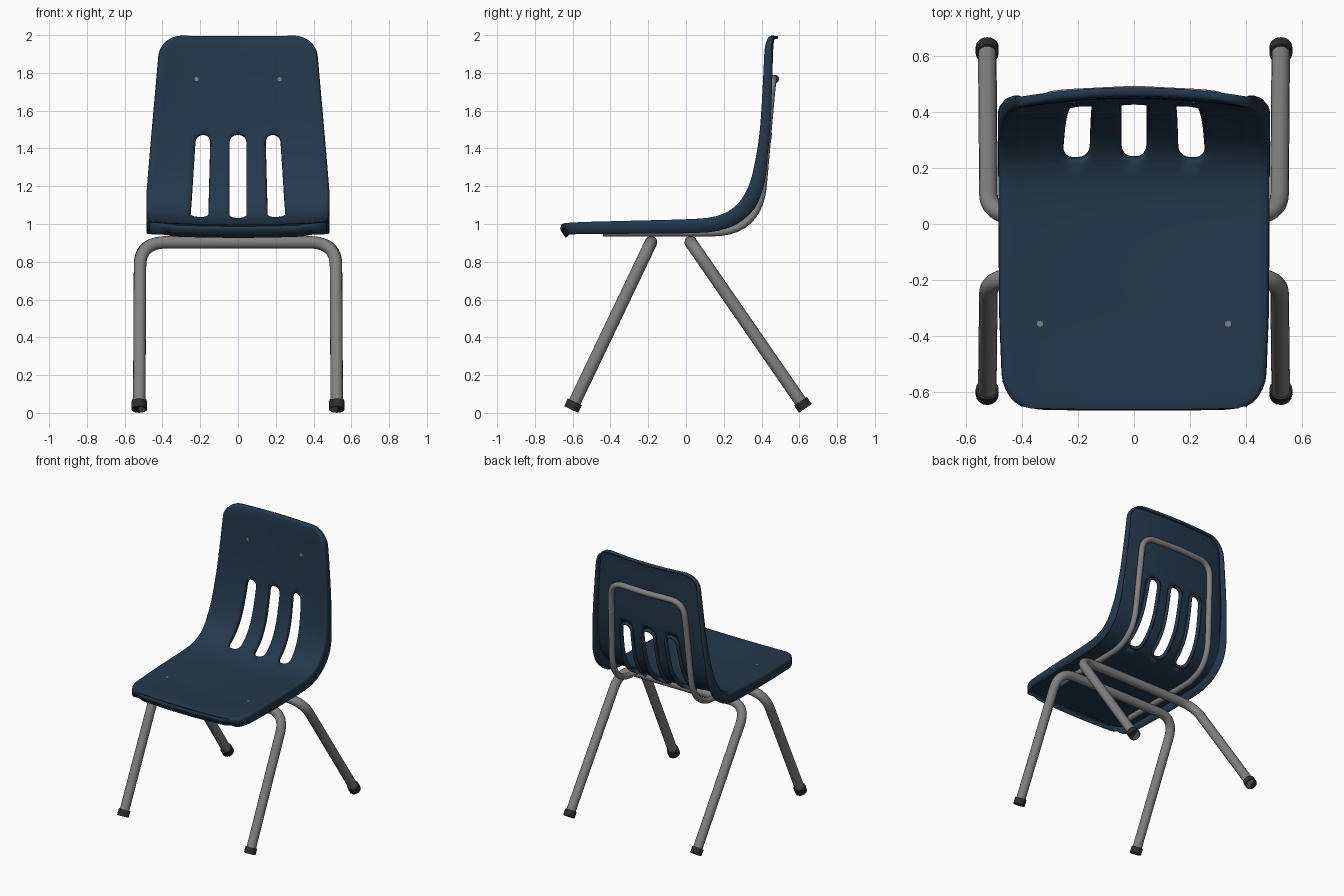
import bpy, bmesh, math
from mathutils import Vector

if "Cube" in bpy.data.objects:
    bpy.data.objects.remove(bpy.data.objects["Cube"])

def material(name, c):
    m = bpy.data.materials.new(name)
    m.diffuse_color = (*c, 1)
    m.use_nodes = True
    m.node_tree.nodes["Principled BSDF"].inputs["Base Color"].default_value = m.diffuse_color
    return m

NAVY = material("navy plastic", (0.017, 0.040, 0.072))
STEEL = material("grey steel", (0.22, 0.22, 0.22))
RUBBER = material("black rubber", (0.025, 0.025, 0.025))

def lerp_table(t, table):
    if t <= table[0][0]:
        return table[0][1]
    for (a, va), (b, vb) in zip(table, table[1:]):
        if t <= b:
            return va + (vb - va) * (t - a) / (b - a)
    return table[-1][1]

def smooth(obj, angle=40):
    bpy.ops.object.select_all(action='DESELECT')
    obj.select_set(True)
    bpy.context.view_layer.objects.active = obj
    bpy.ops.object.shade_smooth_by_angle(angle=math.radians(angle))

# side profile of the shell (y, z), sampled by arc length
KEYS = [(-0.655, 0.998), (-0.62, 1.008), (-0.3, 1.017), (0.0, 1.025), (0.13, 1.035), (0.215, 1.062),
        (0.285, 1.12), (0.335, 1.21), (0.365, 1.33), (0.388, 1.5), (0.400, 1.75), (0.406, 1.93), (0.413, 1.99)]
K = [Vector(k) for k in KEYS]
K = [2 * K[0] - K[1]] + K + [2 * K[-1] - K[-2]]
prof = []
for i in range(1, len(K) - 2):
    a, b, c, d = K[i - 1:i + 3]
    for j in range(12):
        t = j / 12
        prof.append(0.5 * (2 * b + (c - a) * t + (2 * a - 5 * b + 4 * c - d) * t * t + (3 * b - a - 3 * c + d) * t ** 3))
prof.append(K[-2])
arc = [0.0]
for p, q in zip(prof, prof[1:]):
    arc.append(arc[-1] + (q - p).length)
L = arc[-1]
ys = [(s, p.x) for s, p in zip(arc, prof)]
zs = [(s, p.y) for s, p in zip(arc, prof)]

def point(s):
    c = min(max(s, 0), L)
    p = Vector((lerp_table(c, ys), lerp_table(c, zs)))
    e = 0.02
    lo, hi = max(c - e, 0), min(c + e, L)
    t = Vector((lerp_table(hi, ys) - lerp_table(lo, ys), lerp_table(hi, zs) - lerp_table(lo, zs))).normalized()
    return p + t * (s - c), t

def wrap(x, s, h):
    """Flat (x, along, height) to the curved, dished shell."""
    p, t = point(s)
    bow = lerp_table(s, [(0, 0.006), (0.3, 0.025), (1.0, 0.03), (1.5, 0.042), (L, 0.042)])
    h -= bow * max(0, 1 - (x / 0.46) ** 2)
    if s < 0.3:
        p = p - t * 0.012 * (1 - (x / 0.46) ** 2) * (1 - s / 0.3)
    return Vector((x, p.x - t.y * h, p.y + t.x * h))

S0 = next(s for s, p in zip(arc, prof) if p.x > 0.205)
S1 = next(s for s, p in zip(arc, prof) if p.y > 1.475)
RF, RT, RS = 0.13, 0.10, 0.042

def pinch(s, a, b, ra, rb):
    """Inset that rounds the corners near both ends a and b."""
    for d, r in ((s - a, ra), (b - s, rb)):
        d = max(d, 0)
        if d < r:
            return r - math.sqrt(max(0, r * r - (r - d) ** 2))
    return 0.0

def columns(s):
    w = lerp_table(s, [(0, 0.452), (0.35, 0.466), (1.05, 0.470), (1.25, 0.453), (L, 0.398)]) - pinch(s, 0, L, RF, RT)
    f = min(max((s - S0) / (S1 - S0), 0), 1)
    q = pinch(s, S0, S1, RS, RS)
    c, i, o = 0.05 - q, 0.153 - 0.013 * f + q, 0.26 - 0.032 * f - q
    br = [-w, -o, -i, -c, c, i, o, w]
    xs, slot = [], []
    for k, n in enumerate((8, 5, 5, 5, 5, 5, 8)):
        for j in range(n):
            xs.append(br[k] + (br[k + 1] - br[k]) * j / n)
            slot.append(k in (1, 3, 5))
    return xs + [w], slot

def ease(a, r, n, rev=False):
    v = [r * (1 - math.cos(math.pi / 2 * i / n)) for i in range(n + 1)]
    return [a - x for x in reversed(v)] if rev else [a + x for x in v]

def fill(a, b, n):
    return [a + (b - a) * i / n for i in range(1, n)]

rows = (ease(0, RF, 8) + fill(RF, S0, 14) + ease(S0, RS, 6) + fill(S0 + RS, S1 - RS, 16)
        + ease(S1, RS, 6, True) + fill(S1, L - RT, 10) + ease(L, RT, 8, True))

# shell: flat grid with three slots, walls down every border, then wrapped
bm = bmesh.new()
grid = [[bm.verts.new((x, s, 0)) for x in columns(s)[0]] for s in rows]
slot = columns(0)[1]
for r in range(len(rows) - 1):
    for c in range(len(slot)):
        if slot[c] and S0 - 1e-6 <= rows[r] and rows[r + 1] <= S1 + 1e-6:
            continue
        bm.faces.new((grid[r][c], grid[r][c + 1], grid[r + 1][c + 1], grid[r + 1][c]))
border, out = [], {}
for e in bm.edges:
    if e.is_boundary:
        lp = e.link_loops[0]
        a, b = lp.vert, lp.link_loop_next.vert
        d = b.co - a.co
        n = Vector((d.y, -d.x, 0)).normalized()
        border.append((a, b))
        for v in (a, b):
            out[v] = out.get(v, Vector()) + n
prev = {v: v for v in out}
base = {v: (v.co.copy(), n.normalized()) for v, n in out.items()}
for o, dep in ((0.007, 0.003), (0.012, 0.010), (0.014, 0.018), (0.015, 1)):
    nxt = {}
    for v, (co, n) in base.items():
        x, s = co.x, co.y
        in_slot = S0 - 0.01 < s < S1 + 0.01 and abs(x) < 0.3
        full = 0.03 if in_slot else lerp_table(s, [(0, 0.062), (0.75, 0.075), (1.0, 0.085), (1.25, 0.06), (L - .12, 0.048), (L, 0.03)])
        k = 0.4 if in_slot else 1
        nxt[v] = bm.verts.new(co + n * o * k - Vector((0, 0, min(dep, full))))
    for a, b in border:
        bm.faces.new((prev[b], prev[a], nxt[a], nxt[b]))
    prev = nxt
for v in bm.verts:
    v.co = wrap(*v.co)
bmesh.ops.remove_doubles(bm, verts=bm.verts, dist=1e-5)
me = bpy.data.meshes.new("seat_shell")
bm.to_mesh(me)
bm.free()
shell = bpy.data.objects.new("seat_shell", me)
bpy.context.collection.objects.link(shell)
me.materials.append(NAVY)
smooth(shell, 50)
sol = shell.modifiers.new("thickness", 'SOLIDIFY')
sol.thickness, sol.offset = 0.014, -1

# tubes with rounded bends
def tube(name, pts, radius, mat):
    """pts: (x, y, z, bend length)"""
    path = []
    P = [Vector(p[:3]) for p in pts]
    for i, p in enumerate(pts):
        if p[3] == 0:
            path.append(P[i])
            continue
        a = P[i] + (P[i - 1] - P[i]).normalized() * p[3]
        b = P[i] + (P[i + 1] - P[i]).normalized() * p[3]
        for j in range(11):
            t = j / 10
            path.append(a * (1 - t) ** 2 + P[i] * 2 * t * (1 - t) + b * t * t)
    cu = bpy.data.curves.new(name, 'CURVE')
    cu.dimensions = '3D'
    sp = cu.splines.new('POLY')
    sp.points.add(len(path) - 1)
    for q, v in zip(sp.points, path):
        q.co = (*v, 1)
    cu.bevel_depth, cu.bevel_resolution, cu.use_fill_caps = radius, 6, True
    ob = bpy.data.objects.new(name, cu)
    bpy.context.collection.objects.link(ob)
    bpy.ops.object.select_all(action='DESELECT')
    ob.select_set(True)
    bpy.context.view_layer.objects.active = ob
    bpy.ops.object.convert(target='MESH')
    ob = bpy.context.object
    ob.data.materials.clear()
    ob.data.materials.append(mat)
    smooth(ob)
    return ob

def mirrored(half):
    return half + [(-p[0], *p[1:]) for p in reversed(half)]

# leg frames and feet
for name, top, foot in (("front_leg", (-0.185, 0.903), (-0.608, 0.018)), ("rear_leg", (0.025, 0.903), (0.632, 0.024))):
    tube(name + "s", mirrored([(0.523, *foot, 0), (0.518, *top, 0.14)]), 0.033, STEEL)
    d = (Vector(top) - Vector(foot)).normalized()
    for side, sx in (("right", 1), ("left", -1)):
        f = Vector((sx * 0.523, *foot))
        u = Vector((0, d.x, d.y))
        tube(f"{name}_foot_{side}", [(*f, 0), (*(f + u * 0.045), 0)], 0.041, RUBBER)

# support loop under the seat and behind the back
tube("back_support", mirrored([(0.335, -0.44, 0.955, 0), (0.335, 0.385, 0.955, 0.25), (0.30, 0.457, 1.768, 0.11)])[:3]
     + [(0, 0.472, 1.768, 0)] + [(-0.30, 0.457, 1.768, 0.11), (-0.335, 0.385, 0.955, 0.25), (-0.335, -0.44, 0.955, 0)],
     0.021, STEEL)

# rivets on seat and back
for name, x, s in (("seat_rivet", 0.335, next(s for s, y in ys if y > -0.368)),
                   ("back_rivet", 0.22, next(s for s, z in zs if z > 1.752))):
    for side, sx in (("right", 1), ("left", -1)):
        a, b = wrap(sx * x, s, -0.012), wrap(sx * x, s, 0.003)
        tube(f"{name}_{side}", [(*a, 0), (*b, 0)], 0.011, STEEL)
